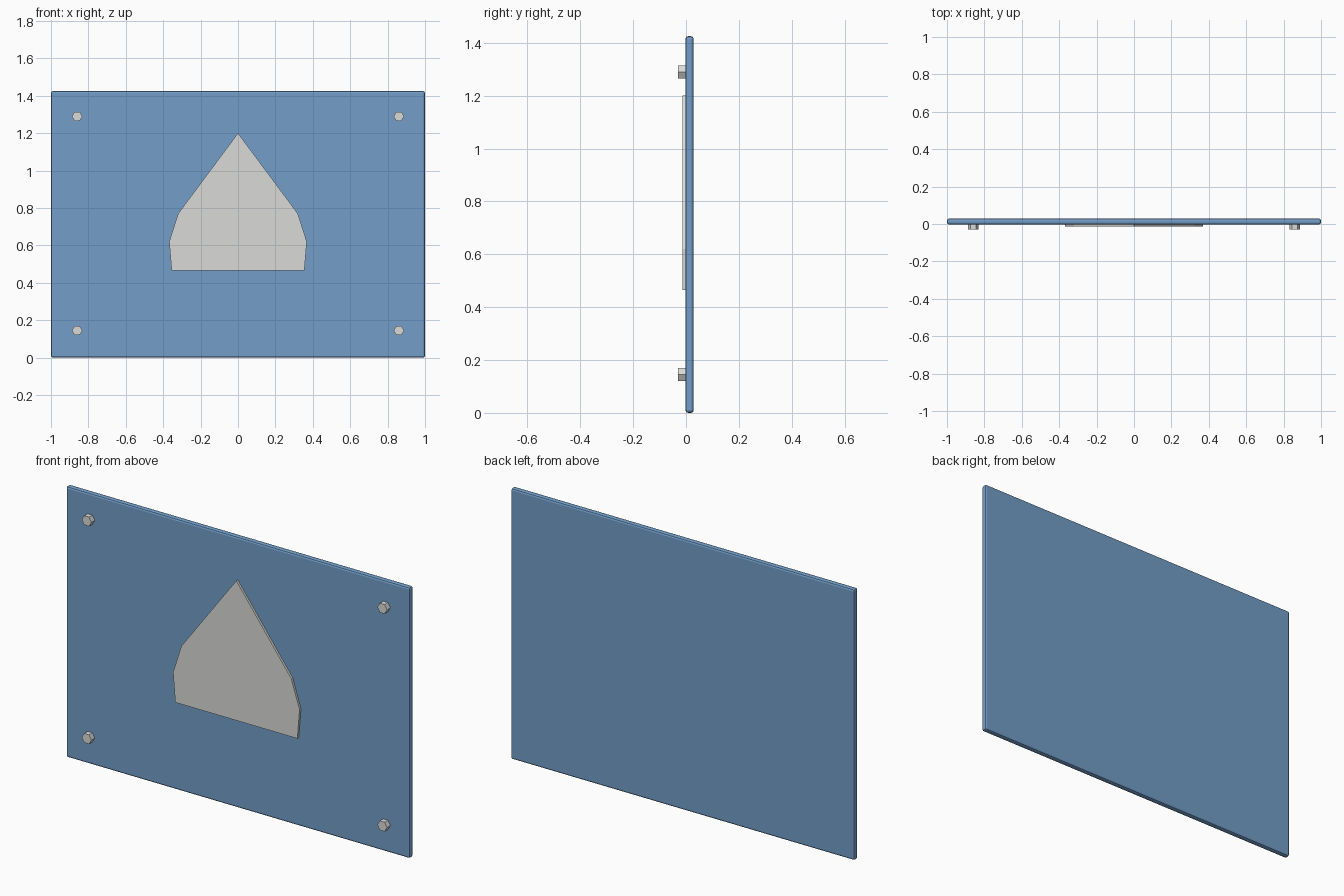
import bpy, bmesh, math
from mathutils import Matrix, Vector

if "Cube" in bpy.data.objects:
    bpy.data.objects.remove(bpy.data.objects["Cube"], do_unlink=True)


def material(name, rgb):
    m = bpy.data.materials.new(name)
    m.use_nodes = True
    m.diffuse_color = (*rgb, 1)
    m.node_tree.nodes["Principled BSDF"].inputs["Base Color"].default_value = (*rgb, 1)
    return m


blue = material("panel blue", (0.17, 0.34, 0.58))
white = material("off white", (0.70, 0.70, 0.68))


def make_object(name, bm, mat):
    bmesh.ops.recalc_face_normals(bm, faces=bm.faces)
    mesh = bpy.data.meshes.new(name)
    bm.to_mesh(mesh)
    bm.free()
    mesh.materials.append(mat)
    obj = bpy.data.objects.new(name, mesh)
    bpy.context.collection.objects.link(obj)
    return obj


HEIGHT, FRONT, BACK = 1.425, -0.002, 0.029

# Panel with rounded edges
bm = bmesh.new()
bmesh.ops.create_cube(bm, size=1, matrix=Matrix.Translation(
    (0, (FRONT + BACK) / 2, HEIGHT / 2)) @ Matrix.Diagonal((2, BACK - FRONT, HEIGHT, 1)))
panel = make_object("panel", bm, blue)
bevel = panel.modifiers.new("rounded_edges", "BEVEL")
bevel.width = 0.01
bevel.segments = 2

# Raised pointed emblem, mirrored from its right-hand outline
half = [(0.355, 0.465), (0.368, 0.62), (0.32, 0.77)]
outline = half + [(0, 1.2)] + [(-x, z) for x, z in reversed(half)]
bm = bmesh.new()
face = bm.faces.new([bm.verts.new((x, FRONT, z)) for x, z in outline])
side = bmesh.ops.extrude_face_region(bm, geom=[face])["geom"]
bmesh.ops.translate(bm, vec=Vector((0, -0.012, 0)),
                    verts=[v for v in side if isinstance(v, bmesh.types.BMVert)])
make_object("emblem", bm, white)

# Hexagonal corner bolts
for level, z in (("lower", 0.145), ("upper", 1.29)):
    for hand, x in (("right", -0.86), ("left", 0.86)):
        bm = bmesh.new()
        bmesh.ops.create_cone(
            bm, cap_ends=True, segments=6, radius1=0.028, radius2=0.028, depth=0.03,
            matrix=Matrix.Translation((x, -0.015, z)) @ Matrix.Rotation(math.pi / 2, 4, "X")
            @ Matrix.Rotation(math.pi / 6, 4, "Z"))
        make_object(f"{level}_{hand}_bolt", bm, white)
